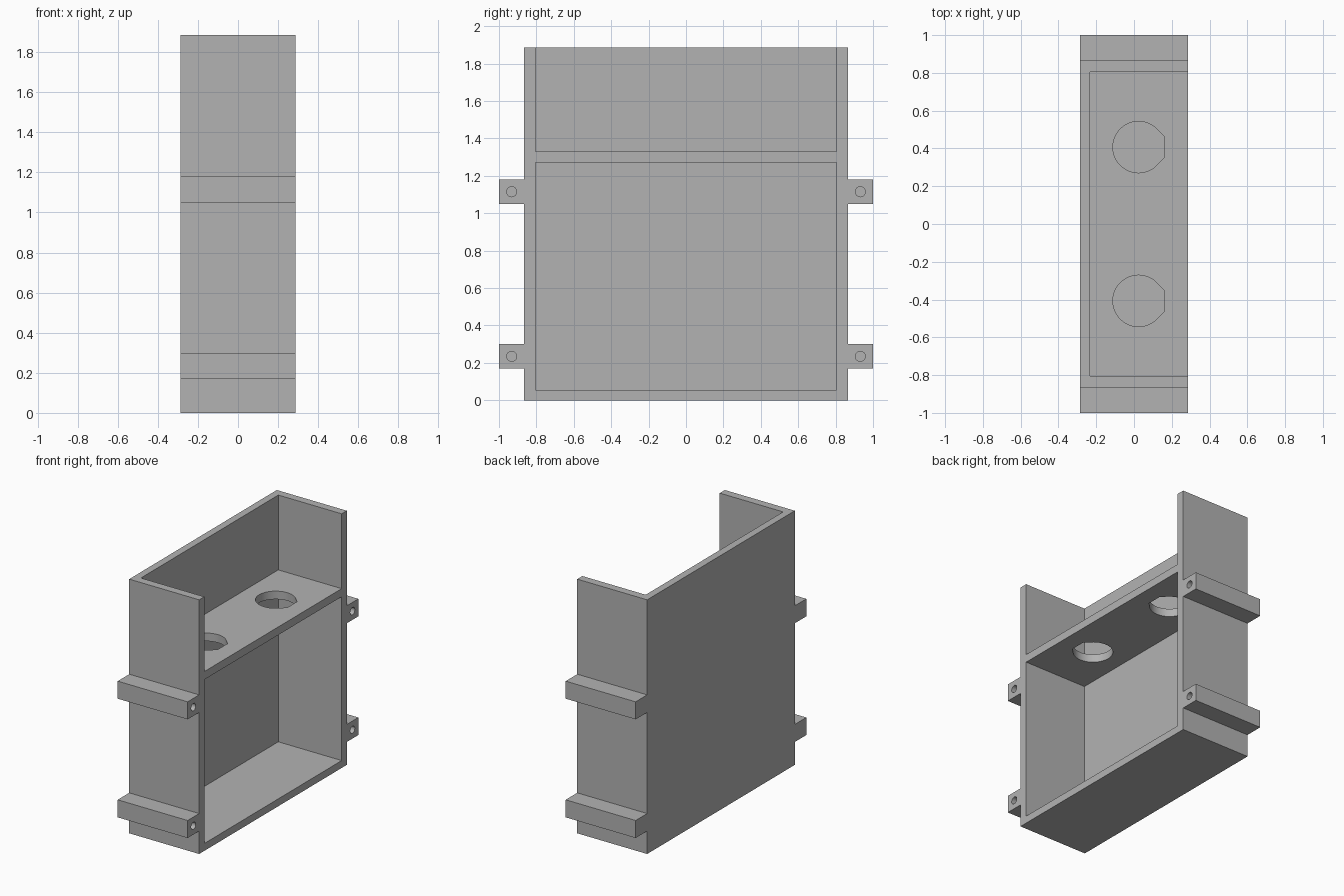
import bpy, bmesh, math

cube = bpy.data.objects.get("Cube")
if cube:
    bpy.data.objects.remove(cube, do_unlink=True)

grey = bpy.data.materials.new("plain grey")
grey.use_nodes = True
colour = (0.45, 0.45, 0.45, 1)
grey.diffuse_color = colour
grey.node_tree.nodes["Principled BSDF"].inputs["Base Color"].default_value = colour

# Main dimensions
X = 0.287          # half depth
Y = 0.865          # half width of the case
H = 1.885          # height
WALL = 0.06
SHELF = (1.27, 1.33)
LUGS = (0.235, 1.115)


def finish(name, bm):
    bmesh.ops.recalc_face_normals(bm, faces=bm.faces)
    mesh = bpy.data.meshes.new(name)
    bm.to_mesh(mesh)
    bm.free()
    mesh.materials.append(grey)
    obj = bpy.data.objects.new(name, mesh)
    bpy.context.collection.objects.link(obj)
    return obj


def box(name, x0, x1, y0, y1, z0, z1):
    bm = bmesh.new()
    bmesh.ops.create_cube(bm, size=1)
    for v in bm.verts:
        v.co = (x1 if v.co.x > 0 else x0,
                y1 if v.co.y > 0 else y0,
                z1 if v.co.z > 0 else z0)
    return finish(name, bm)


def prism(name, points, offset):
    bm = bmesh.new()
    face = bm.faces.new([bm.verts.new(p) for p in points])
    out = bmesh.ops.extrude_face_region(bm, geom=[face])
    moved = [v for v in out["geom"] if isinstance(v, bmesh.types.BMVert)]
    bmesh.ops.translate(bm, verts=moved, vec=offset)
    return finish(name, bm)


def combine(target, tool, operation):
    mod = target.modifiers.new(operation, "BOOLEAN")
    mod.object, mod.operation, mod.solver = tool, operation, "EXACT"
    bpy.context.view_layer.update()
    graph = bpy.context.evaluated_depsgraph_get()
    mesh = bpy.data.meshes.new_from_object(target.evaluated_get(graph))
    target.modifiers.clear()
    target.data = mesh
    bpy.data.objects.remove(tool, do_unlink=True)


# Case body with mounting lugs on both sides
case = box("open_case", -X, X, -Y, Y, 0, H)
for z in LUGS:
    combine(case, box("mounting_lugs", -X, X, -1, 1, z - 0.065, z + 0.065), "UNION")

# Lower compartment and open-topped upper compartment
inner = Y - WALL
for z0, z1 in ((0.055, SHELF[0]), (SHELF[1], H + 0.2)):
    combine(case, box("compartment_cutter", -0.233, X + 0.2, -inner, inner, z0, z1), "DIFFERENCE")

for side in (-1, 1):
    # Shelf holes: round, with a truncated point toward the opening
    r, cx, cy = 0.136, 0.024, side * 0.407
    angles = [math.radians(45 + 270 * i / 36) for i in range(37)]
    points = [(cx + r * math.cos(a), cy + r * math.sin(a), 1.2) for a in angles]
    tip = r * (math.sqrt(2) - 1)
    points += [(cx + r, cy - tip, 1.2), (cx + r, cy + tip, 1.2)]
    combine(case, prism("shelf_hole_cutter", points, (0, 0, 0.2)), "DIFFERENCE")

    # Blind screw holes in the lugs
    for z in LUGS:
        ring = [math.tau * i / 24 for i in range(24)]
        points = [(X + 0.1, side * 0.932 + 0.027 * math.cos(a), z + 0.027 * math.sin(a)) for a in ring]
        combine(case, prism("screw_hole_cutter", points, (-0.5, 0, 0)), "DIFFERENCE")

# Smooth the hole walls while keeping the box edges crisp
bpy.ops.object.select_all(action="DESELECT")
case.select_set(True)
bpy.context.view_layer.objects.active = case
bpy.ops.object.shade_smooth_by_angle(angle=math.radians(25))
